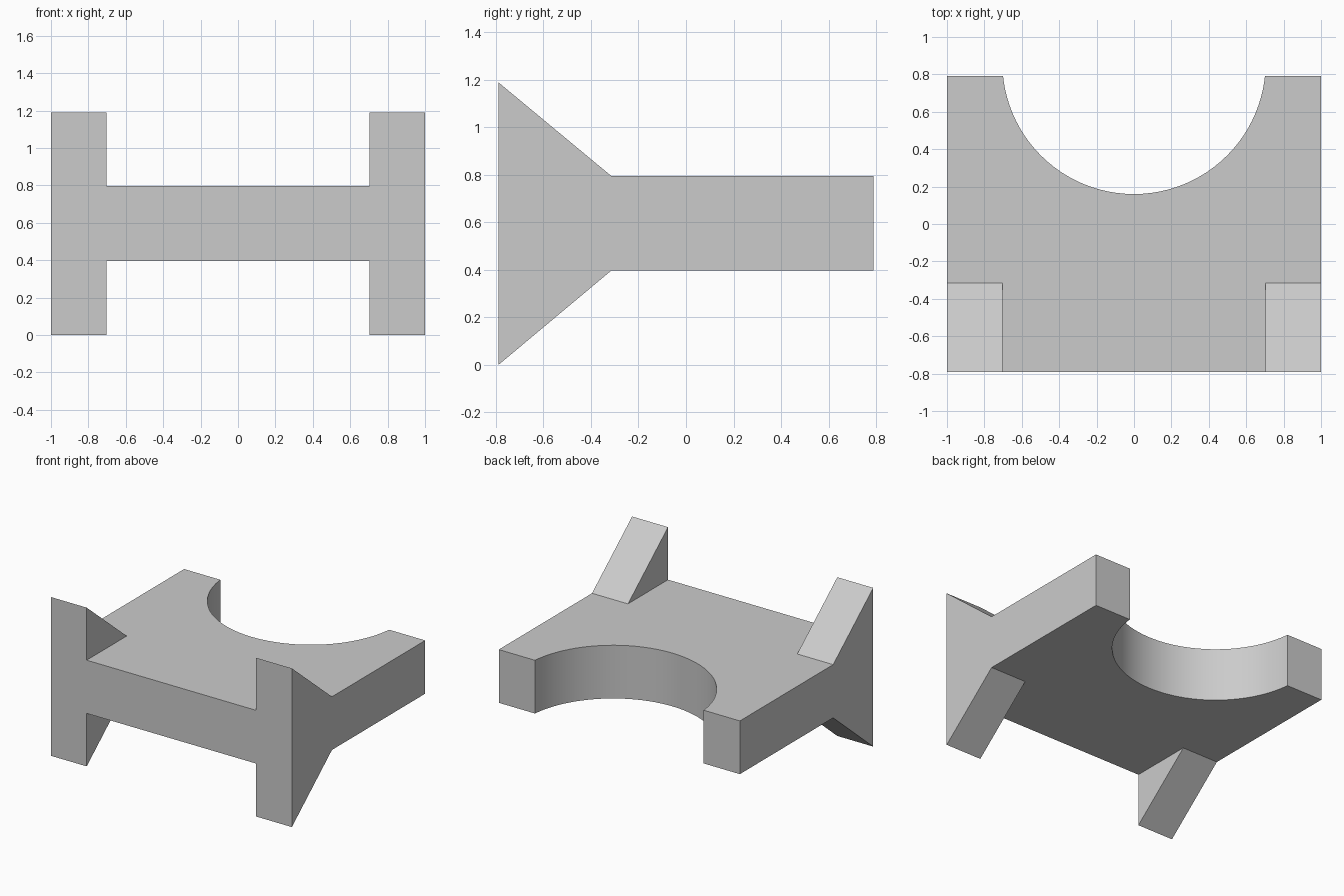
import bpy, bmesh
from math import radians
from mathutils import Matrix, Vector

if "Cube" in bpy.data.objects:
    bpy.data.objects.remove(bpy.data.objects["Cube"], do_unlink=True)

HALF_X, HALF_Y, HEIGHT = 1.0, 0.79, 1.19
SLAB_LOW, SLAB_HIGH = 0.397, 0.796
FIN_END, FIN_INNER = -0.315, 0.702
CUT_RADIUS, CUT_CENTRE = 0.704, 0.864

grey = bpy.data.materials.new("plain grey")
grey.use_nodes = True
colour = (0.6, 0.6, 0.6, 1)
grey.diffuse_color = colour
grey.node_tree.nodes["Principled BSDF"].inputs["Base Color"].default_value = colour


def make_object(name, bm):
    bmesh.ops.recalc_face_normals(bm, faces=bm.faces)
    mesh = bpy.data.meshes.new(name)
    bm.to_mesh(mesh)
    bm.free()
    obj = bpy.data.objects.new(name, mesh)
    obj.data.materials.append(grey)
    bpy.context.collection.objects.link(obj)
    return obj


def box(name, low, high):
    low, high = Vector(low), Vector(high)
    bm = bmesh.new()
    place = Matrix.Translation((low + high) / 2) @ Matrix.Diagonal((*(high - low), 1))
    bmesh.ops.create_cube(bm, size=1, matrix=place)
    return make_object(name, bm)


# Side profile extruded across the full width: slab with flared front
profile = [(-HALF_Y, 0), (FIN_END, SLAB_LOW), (HALF_Y, SLAB_LOW),
           (HALF_Y, SLAB_HIGH), (FIN_END, SLAB_HIGH), (-HALF_Y, HEIGHT)]
bm = bmesh.new()
face = bm.faces.new([bm.verts.new((-HALF_X, y, z)) for y, z in profile])
extruded = bmesh.ops.extrude_face_region(bm, geom=[face])["geom"]
bmesh.ops.translate(bm, vec=(2 * HALF_X, 0, 0),
                    verts=[v for v in extruded if isinstance(v, bmesh.types.BMVert)])
bracket = make_object("bracket_body", bm)

# Cutters clear the middle above and below the slab, leaving corner fins
upper = box("upper_cutter", (-FIN_INNER, -1, SLAB_HIGH), (FIN_INNER, FIN_END + 0.1, 2))
lower = box("lower_cutter", (-FIN_INNER, -1, -1), (FIN_INNER, FIN_END + 0.1, SLAB_LOW))

# Round cutter for the scooped back edge
bm = bmesh.new()
bmesh.ops.create_cone(bm, cap_ends=True, segments=96, radius1=CUT_RADIUS,
                      radius2=CUT_RADIUS, depth=2,
                      matrix=Matrix.Translation((0, CUT_CENTRE, HEIGHT / 2)))
scoop = make_object("scoop_cutter", bm)

bpy.ops.object.select_all(action="DESELECT")
bracket.select_set(True)
bpy.context.view_layer.objects.active = bracket
for cutter in (upper, lower, scoop):
    cut = bracket.modifiers.new(cutter.name, "BOOLEAN")
    cut.operation = "DIFFERENCE"
    cut.solver = "EXACT"
    cut.object = cutter
    bpy.ops.object.modifier_apply(modifier=cut.name)
    bpy.data.objects.remove(cutter, do_unlink=True)

bpy.ops.object.shade_smooth_by_angle(angle=radians(20))
